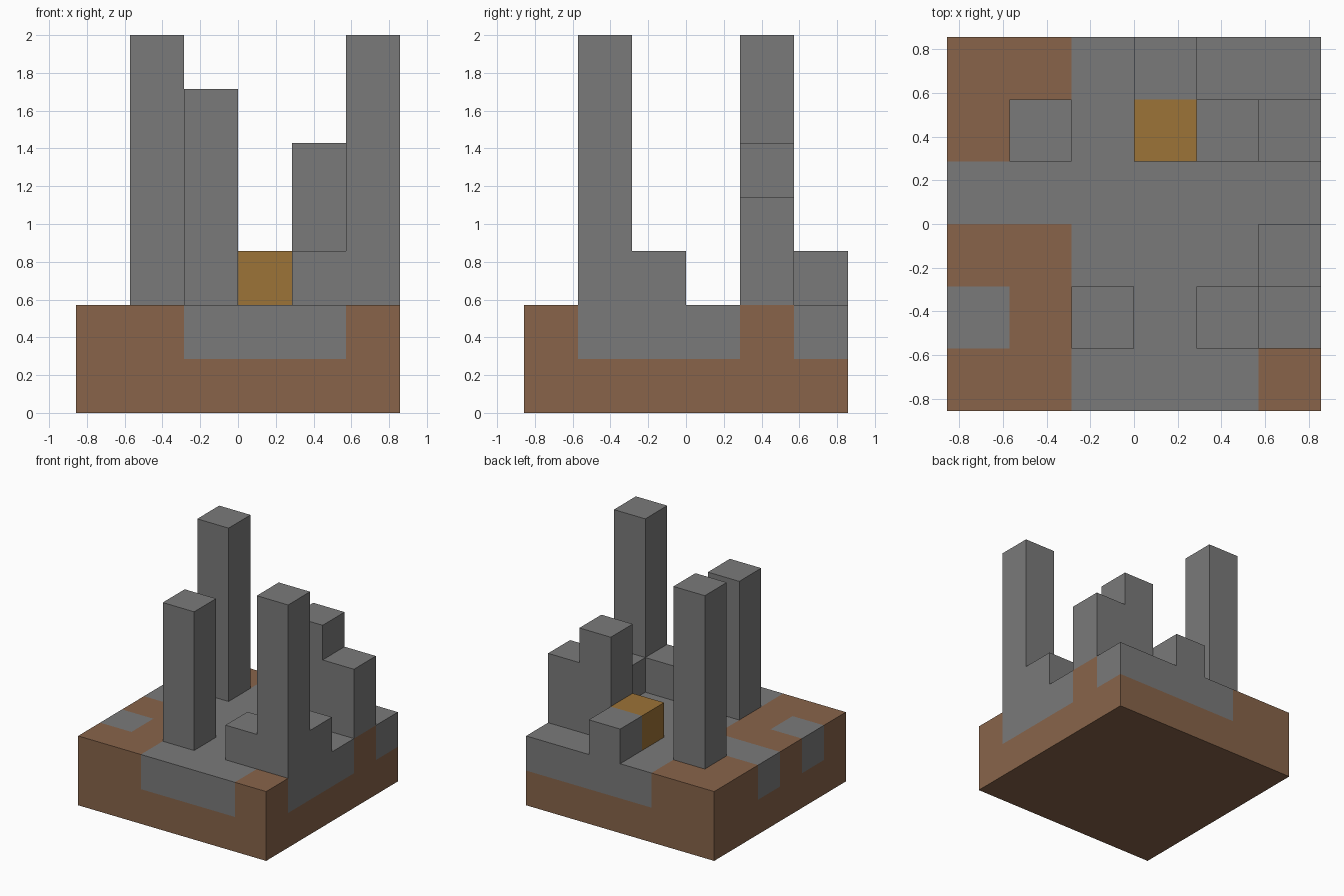
import bpy, bmesh
from mathutils import Vector

old = bpy.data.objects.get("Cube")
if old:
    bpy.data.objects.remove(old, do_unlink=True)

U = 2 / 7   # edge of one block
N = 6       # blocks along each side


def material(name, rgb):
    linear = [((c / 255 + 0.055) / 1.055) ** 2.4 for c in rgb]
    mat = bpy.data.materials.new(name)
    mat.use_nodes = True
    mat.diffuse_color = (*linear, 1)
    bsdf = mat.node_tree.nodes["Principled BSDF"]
    bsdf.inputs["Base Color"].default_value = (*linear, 1)
    bsdf.inputs["Roughness"].default_value = 0.9
    return mat


MATS = {
    "soil": material("brown_soil", (136, 100, 74)),
    "stone": material("grey_stone", (122, 122, 122)),
    "ochre": material("ochre_block", (156, 115, 55)),
}

# Ground pattern, back row first: b = soil, s = stone
GROUND = ["bbssss",
          "bssssb",
          "ssssss",
          "bbssss",
          "sbssss",
          "bbsssb"]

# Standing columns: name -> (x block, y block, top level, material)
COLUMNS = {
    "tall_back_pillar": (1, 4, 7, "stone"),
    "front_pillar": (2, 1, 6, "stone"),
    "tall_corner_pillar": (5, 1, 7, "stone"),
    "low_front_block": (4, 1, 3, "stone"),
    "low_side_block": (5, 2, 3, "stone"),
    "back_step_high": (4, 4, 5, "stone"),
    "back_step_low": (5, 4, 4, "stone"),
    "low_back_block": (3, 5, 3, "stone"),
    "ochre_cube": (3, 4, 3, "ochre"),
}

# Every filled block: cell -> (part, material)
cells = {}
for x in range(N):
    for y in range(N):
        cells[x, y, 0] = ("soil_base", "soil")
        kind = "stone" if GROUND[N - 1 - y][x] == "s" else "soil"
        cells[x, y, 1] = (kind + "_ground", kind)
for part, (x, y, top, kind) in COLUMNS.items():
    for z in range(2, top):
        cells[x, y, z] = (part, kind)


def add_side(bm, cell, axis, sign):
    """One outward square face of a block."""
    normal = Vector([sign if i == axis else 0 for i in range(3)])
    a = Vector([1 if i == (axis + 1) % 3 else 0 for i in range(3)])
    b = normal.cross(a)
    centre = Vector((cell[0] - N / 2 + 0.5, cell[1] - N / 2 + 0.5, cell[2] + 0.5))
    corners = [centre + (normal + i * a + j * b) / 2
               for i, j in ((-1, -1), (1, -1), (1, 1), (-1, 1))]
    bm.faces.new([bm.verts.new(c * U) for c in corners])


def build_part(part):
    """Outer skin of one part, with sides buried in neighbours left out."""
    bm = bmesh.new()
    kind = None
    for cell, (owner, cell_kind) in cells.items():
        if owner != part:
            continue
        kind = cell_kind
        for axis in range(3):
            for sign in (-1, 1):
                near = tuple(c + (sign if i == axis else 0) for i, c in enumerate(cell))
                if near not in cells:
                    add_side(bm, cell, axis, sign)
    bmesh.ops.remove_doubles(bm, verts=bm.verts, dist=U / 100)
    bmesh.ops.dissolve_limit(bm, angle_limit=0.01, verts=bm.verts, edges=bm.edges)
    mesh = bpy.data.meshes.new(part)
    bm.to_mesh(mesh)
    bm.free()
    mesh.materials.append(MATS[kind])
    bpy.context.collection.objects.link(bpy.data.objects.new(part, mesh))


for part in dict.fromkeys(owner for owner, _ in cells.values()):
    build_part(part)
